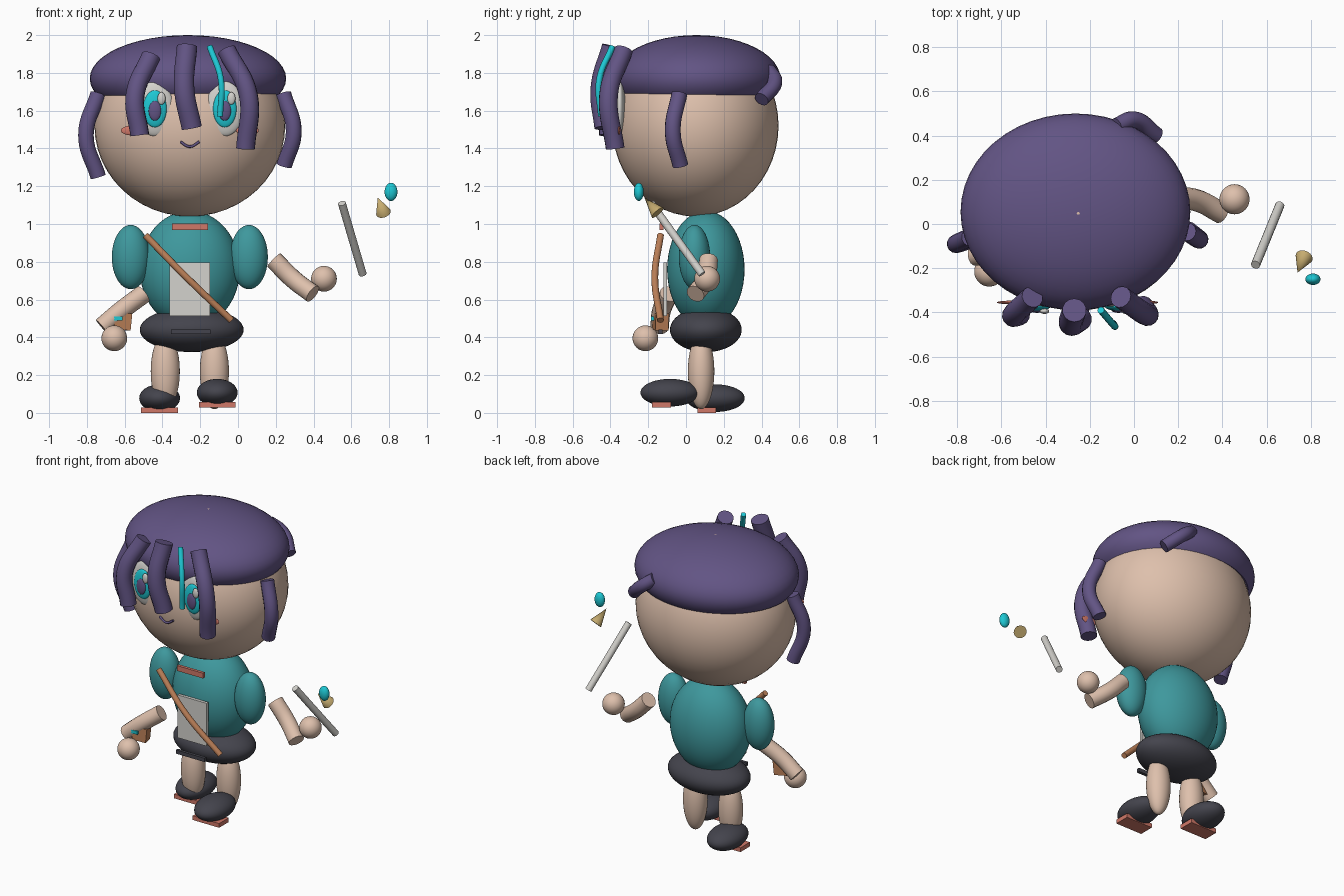
import bpy
import bmesh
from mathutils import Vector

cube = bpy.data.objects.get("Cube")
if cube:
    bpy.data.objects.remove(cube, do_unlink=True)


def material(name, rgb):
    """Flat material from display colour, stored as linear."""
    linear = [((c / 255 + 0.055) / 1.055) ** 2.4 for c in rgb]
    mat = bpy.data.materials.new(name)
    mat.use_nodes = True
    mat.diffuse_color = (*linear, 1)
    shader = next(n for n in mat.node_tree.nodes if n.type == "BSDF_PRINCIPLED")
    shader.inputs["Base Color"].default_value = (*linear, 1)
    return mat


skin = material("skin", (222, 192, 172))
purple = material("purple_hair", (98, 84, 132))
teal = material("teal_cloth", (62, 152, 157))
charcoal = material("charcoal", (68, 68, 77))
cyan = material("cyan", (30, 200, 212))
white = material("off_white", (212, 210, 205))
coral = material("coral", (208, 120, 104))
brown = material("brown_leather", (188, 128, 88))
gold = material("gold", (198, 172, 112))


def finish(name, mat, smooth=True):
    obj = bpy.context.object
    obj.name = name
    obj.data.materials.clear()
    obj.data.materials.append(mat)
    if smooth:
        bpy.ops.object.shade_smooth_by_angle()
    return obj


def ellipsoid(name, mat, center, radii):
    bpy.ops.mesh.primitive_uv_sphere_add(segments=48, ring_count=24, location=center)
    bpy.context.object.scale = radii
    bpy.ops.object.transform_apply(location=False, rotation=False, scale=True)
    return finish(name, mat)


def box(name, mat, center, size, rotation=(0, 0, 0)):
    bpy.ops.mesh.primitive_cube_add(size=1, location=center, rotation=rotation)
    bpy.context.object.scale = size
    return finish(name, mat, smooth=False)


def tube(name, mat, radius, *points):
    """Round capped tube along a smooth path."""
    curve = bpy.data.curves.new(name, "CURVE")
    curve.dimensions = "3D"
    curve.bevel_depth = radius
    curve.bevel_resolution = 5
    curve.resolution_u = 10
    curve.use_fill_caps = True
    spline = curve.splines.new("BEZIER")
    spline.bezier_points.add(len(points) - 1)
    for knot, point in zip(spline.bezier_points, points):
        knot.co = point
        knot.handle_left_type = knot.handle_right_type = "AUTO"
    obj = bpy.data.objects.new(name, curve)
    bpy.context.collection.objects.link(obj)
    bpy.ops.object.select_all(action="DESELECT")
    obj.select_set(True)
    bpy.context.view_layer.objects.active = obj
    bpy.ops.object.convert(target="MESH")
    return finish(name, mat)


MID = -0.255  # centre line of the body

# Head and the hair cap, cut flat at its rim
ellipsoid("head", skin, (MID, 0.05, 1.52), (0.505, 0.44, 0.48))
cap = ellipsoid("hair_cap", purple, (MID - 0.01, 0.055, 1.77), (0.52, 0.445, 0.23))
bm = bmesh.new()
bm.from_mesh(cap.data)
bmesh.ops.bisect_plane(bm, geom=bm.verts[:] + bm.edges[:] + bm.faces[:],
                       plane_co=(0, 0, -0.09), plane_no=(0, 0, -1), clear_outer=True)
bmesh.ops.holes_fill(bm, edges=[e for e in bm.edges if e.is_boundary])
bm.to_mesh(cap.data)
bm.free()
bpy.context.view_layer.objects.active = cap
bpy.ops.object.shade_smooth_by_angle()

# Hair strands
tube("right_fringe", purple, 0.05, (-0.46, -0.33, 1.89), (-0.545, -0.41, 1.68), (-0.52, -0.41, 1.47))
tube("middle_fringe", purple, 0.055, (-0.27, -0.39, 1.94), (-0.285, -0.45, 1.72), (-0.245, -0.43, 1.51))
tube("left_fringe", purple, 0.05, (-0.06, -0.33, 1.92), (0.055, -0.41, 1.68), (0.04, -0.375, 1.4))
tube("cyan_streak", cyan, 0.016, (-0.15, -0.39, 1.94), (-0.09, -0.46, 1.76), (-0.095, -0.45, 1.57))
tube("right_side_lock", purple, 0.042, (-0.74, -0.06, 1.69), (-0.805, -0.09, 1.47), (-0.74, -0.07, 1.25))
tube("left_side_lock", purple, 0.042, (0.24, -0.035, 1.69), (0.295, -0.07, 1.49), (0.245, -0.03, 1.31))
tube("back_lock", purple, 0.04, (-0.08, 0.44, 1.81), (0, 0.47, 1.75), (0.1, 0.4, 1.66))

# Face
for side, sign in (("right", -1), ("left", 1)):
    x = MID + sign * 0.185
    ellipsoid(side + "_eye_white", white, (x, -0.35, 1.61), (0.1, 0.03, 0.145))
    ellipsoid(side + "_iris", cyan, (x, -0.373, 1.61), (0.062, 0.02, 0.098))
    ellipsoid(side + "_pupil", purple, (x, -0.388, 1.6), (0.033, 0.014, 0.053))
    ellipsoid(side + "_eye_glint", white, (x + 0.035, -0.395, 1.665), (0.021, 0.012, 0.033))
    ellipsoid(side + "_blush", coral, (MID + sign * 0.305, -0.355, 1.495), (0.06, 0.008, 0.026))
tube("smile", purple, 0.007, (MID - 0.05, -0.388, 1.435), (MID, -0.39, 1.41), (MID + 0.05, -0.388, 1.435))

# Torso, sleeves and skirt
ellipsoid("torso", teal, (MID, 0.105, 0.76), (0.265, 0.205, 0.31))
ellipsoid("skirt", charcoal, (MID + 0.01, 0.105, 0.44), (0.275, 0.19, 0.118))
for side, sign in (("right", -1), ("left", 1)):
    ellipsoid(side + "_sleeve", teal, (MID + sign * 0.313, 0.045, 0.825), (0.1, 0.083, 0.17))

# Clothing details
box("collar_bar", coral, (MID, -0.13, 0.985), (0.19, 0.02, 0.035))
box("apron", white, (MID, -0.11, 0.655), (0.215, 0.02, 0.285))
box("belt_bar", charcoal, (MID + 0.005, -0.135, 0.43), (0.21, 0.02, 0.025))
tube("strap", brown, 0.018, (-0.49, -0.135, 0.94), (-0.275, -0.165, 0.72), (-0.035, -0.135, 0.49))

# Arms and hands
tube("right_forearm", skin, 0.05, (-0.5, -0.09, 0.63), (-0.62, -0.13, 0.54), (-0.72, -0.14, 0.455))
tube("left_forearm", skin, 0.05, (0.19, 0.12, 0.81), (0.29, 0.105, 0.71), (0.395, 0.05, 0.63))
ellipsoid("right_hand", skin, (-0.655, -0.215, 0.395), (0.068,) * 3)
ellipsoid("left_hand", skin, (0.455, 0.112, 0.71), (0.068,) * 3)
box("wrist_pouch", brown, (-0.615, -0.135, 0.485), (0.09, 0.07, 0.09), (0, 0.1, 0.2))
box("pouch_gem", cyan, (-0.635, -0.175, 0.5), (0.045, 0.02, 0.022))

# Legs, shoes and soles: the left foot steps forward
for side, sign, foot_x, foot_y, foot_z in (("right", -1, -0.415, 0.155, 0.078),
                                           ("left", 1, -0.11, -0.085, 0.107)):
    ellipsoid(side + "_leg", skin, (MID + sign * 0.13, 0.08, 0.22), (0.077, 0.07, 0.2))
    ellipsoid(side + "_shoe", charcoal, (foot_x, foot_y, foot_z), (0.108, 0.156, 0.073))
    box(side + "_sole", coral, (foot_x, foot_y - 0.045, foot_z - 0.064), (0.195, 0.1, 0.028))

# Floating wand with its gold cone and gem
tube("wand", white, 0.021, (0.55, -0.185, 1.11), (0.605, -0.05, 0.922), (0.66, 0.085, 0.735))
base, tip = Vector((0.77, -0.15, 1.06)), Vector((0.74, -0.22, 1.14))
axis = tip - base
bpy.ops.mesh.primitive_cone_add(vertices=24, radius1=0.04, radius2=0, depth=axis.length,
                                location=(base + tip) / 2,
                                rotation=axis.to_track_quat("Z", "Y").to_euler())
finish("wand_cone", gold)
ellipsoid("wand_gem", cyan, (0.81, -0.25, 1.17), (0.034, 0.026, 0.048))
